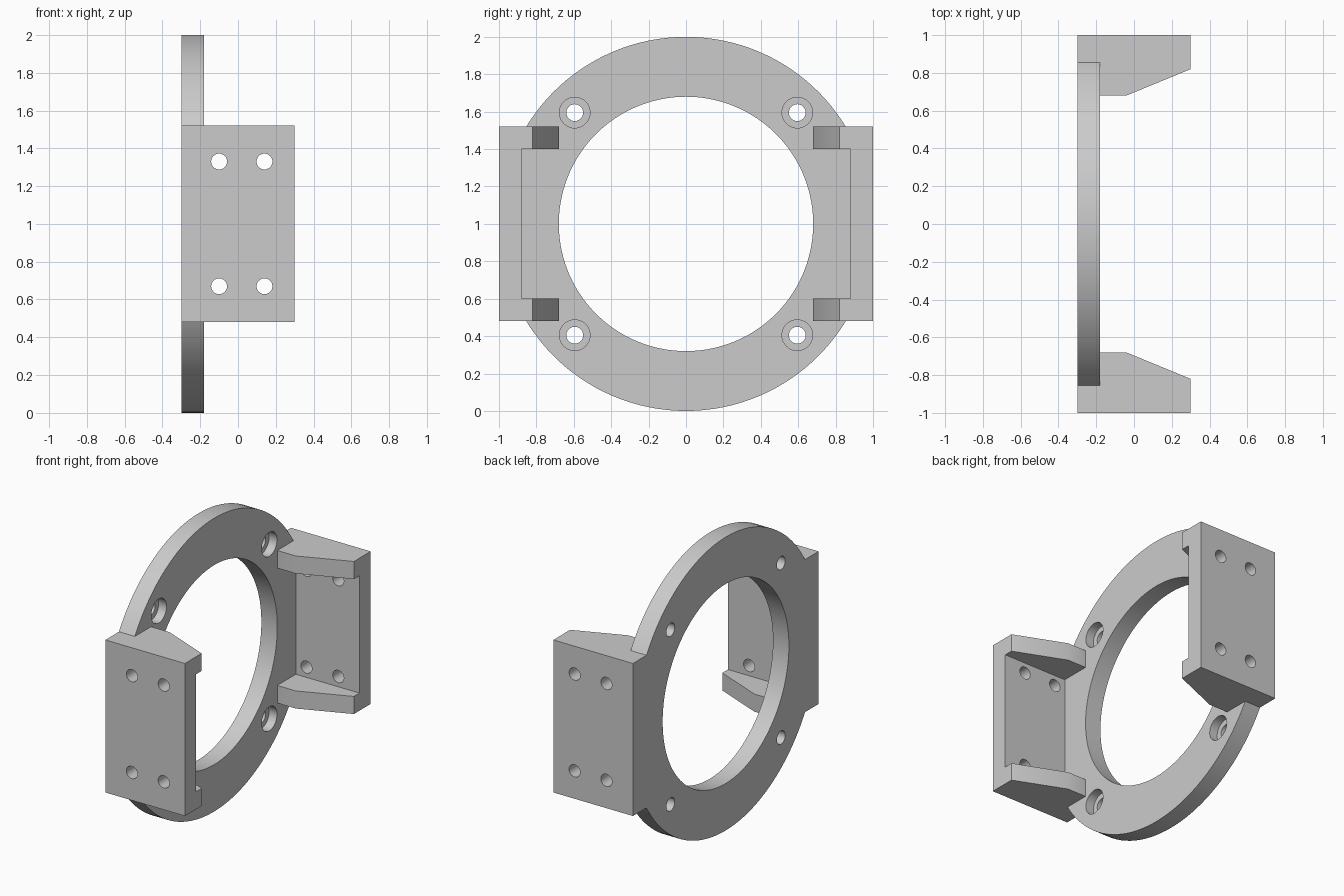
import bpy, bmesh, math
from mathutils import Matrix

cube = bpy.data.objects.get("Cube")
if cube:
    bpy.data.objects.remove(cube, do_unlink=True)

grey = bpy.data.materials.new("light_grey")
grey.use_nodes = True
colour = (0.6, 0.6, 0.6, 1)
grey.diffuse_color = colour
grey.node_tree.nodes["Principled BSDF"].inputs["Base Color"].default_value = colour

CENTRE = 1.0                  # height of the ring axis
BACK, FACE = -0.30, -0.18     # ring thickness along x
AXIS_X = Matrix(((0, 0, 1), (1, 0, 0), (0, 1, 0))).to_4x4()
AXIS_Y = Matrix.Rotation(math.pi / 2, 4, "X")


def make_object(name, bm):
    bmesh.ops.recalc_face_normals(bm, faces=bm.faces)
    mesh = bpy.data.meshes.new(name)
    bm.to_mesh(mesh)
    bm.free()
    mesh.materials.append(grey)
    obj = bpy.data.objects.new(name, mesh)
    bpy.context.collection.objects.link(obj)
    return obj


def cylinder(name, centre, radius, length, axis, sides):
    bm = bmesh.new()
    bmesh.ops.create_cone(bm, cap_ends=True, segments=sides, radius1=radius,
                          radius2=radius, depth=length,
                          matrix=Matrix.Translation(centre) @ axis)
    return make_object(name, bm)


def prism(name, outline, low, high):
    bm = bmesh.new()
    base = bm.faces.new([bm.verts.new((x, y, low)) for x, y in outline])
    top = bmesh.ops.extrude_face_region(bm, geom=[base])["geom"]
    bmesh.ops.translate(bm, vec=(0, 0, high - low),
                        verts=[v for v in top if isinstance(v, bmesh.types.BMVert)])
    return make_object(name, bm)


def combine(target, tool, operation):
    """Apply a boolean and discard the helper."""
    tool.hide_render = True
    mod = target.modifiers.new(operation.lower(), "BOOLEAN")
    mod.operation, mod.solver, mod.object = operation, "EXACT", tool
    bpy.ops.object.select_all(action="DESELECT")
    bpy.context.view_layer.objects.active = target
    target.select_set(True)
    bpy.ops.object.modifier_apply(modifier=mod.name)
    bpy.data.objects.remove(tool, do_unlink=True)


# Flat ring with a large bore
mount = cylinder("ring_mount", ((BACK + FACE) / 2, 0, CENTRE), 1.0, FACE - BACK, AXIS_X, 126)
combine(mount, cylinder("bore", (BACK, 0, CENTRE), 0.68, 1, AXIS_X, 126), "DIFFERENCE")

# Side brackets: a tapered block, pocketed to leave a plate and two gussets
SINK = -0.24                  # the gusset feet sink into the ring
profile = [(BACK, 1), (0.3, 1), (0.3, 0.82), (-0.04, 0.68),
           (SINK, 0.68), (SINK, 0.8), (BACK, 0.8)]
pocket = [(SINK, 0.5), (0.5, 0.5), (0.5, 0.88), (SINK, 0.88)]
for side in (-1, 1):
    bracket = prism("bracket", [(x, side * y) for x, y in profile],
                    CENTRE - 0.52, CENTRE + 0.52)
    combine(bracket, prism("pocket", [(x, side * y) for x, y in pocket],
                           CENTRE - 0.4, CENTRE + 0.4), "DIFFERENCE")
    combine(mount, bracket, "UNION")

# Counterbored holes in the ring and plain holes through both plates
for up in (-1, 1):
    for side in (-1, 1):
        y, z = side * 0.595, CENTRE + up * 0.595
        combine(mount, cylinder("bolt_hole", (BACK, y, z), 0.045, 0.6, AXIS_X, 32), "DIFFERENCE")
        combine(mount, cylinder("counterbore", (FACE, y, z), 0.082, 0.12, AXIS_X, 40), "DIFFERENCE")
    for x in (-0.10, 0.14):
        combine(mount, cylinder("plate_hole", (x, 0, CENTRE + up * 0.33), 0.042, 3, AXIS_Y, 32),
                "DIFFERENCE")

bpy.ops.object.select_all(action="DESELECT")
mount.select_set(True)
bpy.context.view_layer.objects.active = mount
bpy.ops.object.shade_smooth_by_angle(angle=math.radians(30))
